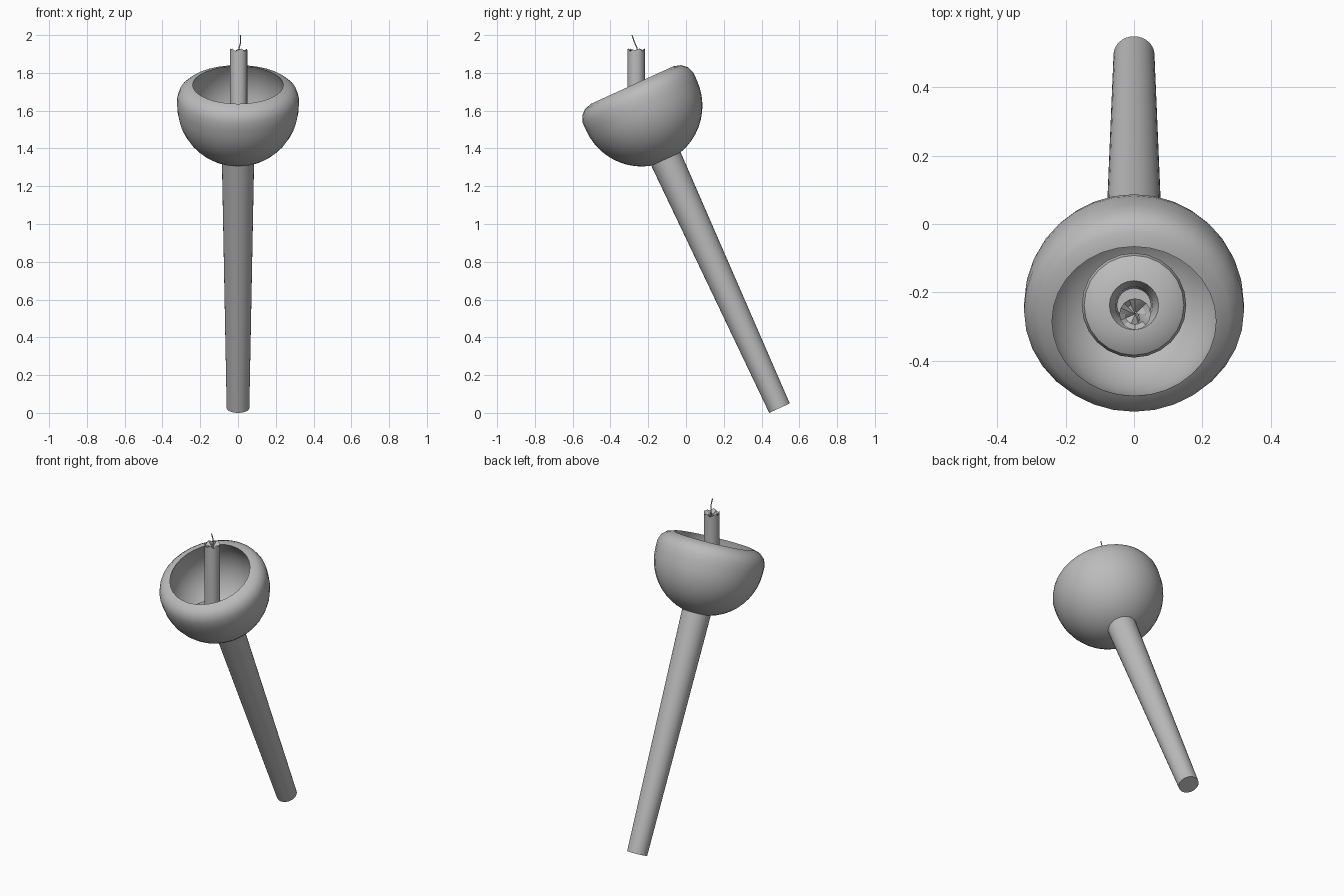
import bpy, bmesh, math
from mathutils import Matrix, Vector

cube = bpy.data.objects.get("Cube")
if cube:
    bpy.data.objects.remove(cube, do_unlink=True)

grey = bpy.data.materials.new("plain_grey")
grey.use_nodes = True
colour = (0.5, 0.5, 0.5, 1)
grey.diffuse_color = colour
grey.node_tree.nodes["Principled BSDF"].inputs["Base Color"].default_value = colour


def lathe(name, profile, sides, matrix, smooth=35, tweak=None):
    """Spin a (radius, height) profile round local z; zero radius makes a pole."""
    bm = bmesh.new()
    rings = []
    for r, h in profile:
        count = 1 if r < 1e-6 else sides
        rings.append([bm.verts.new((r * math.cos(math.tau * i / sides),
                                    r * math.sin(math.tau * i / sides), h))
                      for i in range(count)])
    for a, b in zip(rings, rings[1:]):
        for i in range(sides):
            j = (i + 1) % sides
            quad = [a[i % len(a)], a[j % len(a)], b[j % len(b)], b[i % len(b)]]
            bm.faces.new(list(dict.fromkeys(quad)))
    if tweak:
        tweak(rings)
    bmesh.ops.recalc_face_normals(bm, faces=bm.faces[:])
    mesh = bpy.data.meshes.new(name)
    bm.to_mesh(mesh)
    bm.free()
    ob = bpy.data.objects.new(name, mesh)
    bpy.context.collection.objects.link(ob)
    ob.matrix_world = matrix
    mesh.materials.append(grey)
    bpy.ops.object.select_all(action='DESELECT')
    ob.select_set(True)
    bpy.context.view_layer.objects.active = ob
    bpy.ops.object.shade_smooth_by_angle(angle=math.radians(smooth))
    return ob


def arc(radius, start, end, steps):
    """Points on a circle, angles in degrees above the equator."""
    angles = [math.radians(start + (end - start) * i / steps) for i in range(steps + 1)]
    return [(max(radius * math.cos(a), 0), radius * math.sin(a)) for a in angles]


# Stem and bowl share one leaning axis
lean = Matrix.Translation((0, 0.495, 0.025)) @ Matrix.Rotation(math.radians(24.5), 4, 'X')
BOWL = 1.76
bowl_at = lean @ Matrix.Translation((0, 0, BOWL))

lathe("stem", [(0, 0), (0.06, 0), (0.086, 1.48), (0, 1.48)], 32, lean)

# Hollow bowl with a rounded, inward sloping rim
rim = [(0.322, 0.045), (0.308, 0.083), (0.28, 0.108), (0.24, 0.12)]
lathe("bowl", arc(0.322, -90, 0, 12) + rim + arc(0.268, 22, -90, 12), 32, bowl_at)

# Upright candle holder, a low dome with a socket
holder = [(0.1, 1.38), (0.14, 1.42), (0.153, 1.455), (0.146, 1.48), (0.115, 1.5),
          (0.072, 1.505), (0.055, 1.46), (0.05, 1.41), (0, 1.41)]
lathe("candle_holder", holder, 24, Matrix.Translation((0, -0.238, 0)))


# Candle with a ragged, hollowed top
def ragged(rings):
    for i, v in enumerate(rings[2]):
        v.co.z += 0.008 * math.sin(i * 2.1)
    for i, v in enumerate(rings[3]):
        v.co.z += 0.012 * math.cos(i * 1.7)


lathe("candle", [(0, 1.41), (0.046, 1.41), (0.046, 1.922), (0.03, 1.91), (0, 1.895)],
      16, Matrix.Translation((0.003, -0.264, 0)), 30, ragged)

# Bent wick
curve = bpy.data.curves.new("wick", 'CURVE')
curve.dimensions = '3D'
curve.bevel_depth = 0.003
curve.bevel_resolution = 1
curve.use_fill_caps = True
spline = curve.splines.new('BEZIER')
path = [(0.003, -0.262, 1.89), (0.004, -0.258, 1.925), (0.013, -0.272, 1.96), (0.012, -0.286, 2.0)]
spline.bezier_points.add(len(path) - 1)
for point, co in zip(spline.bezier_points, path):
    point.co = Vector(co)
    point.handle_left_type = point.handle_right_type = 'AUTO'
curve.materials.append(grey)
bpy.context.collection.objects.link(bpy.data.objects.new("wick", curve))
